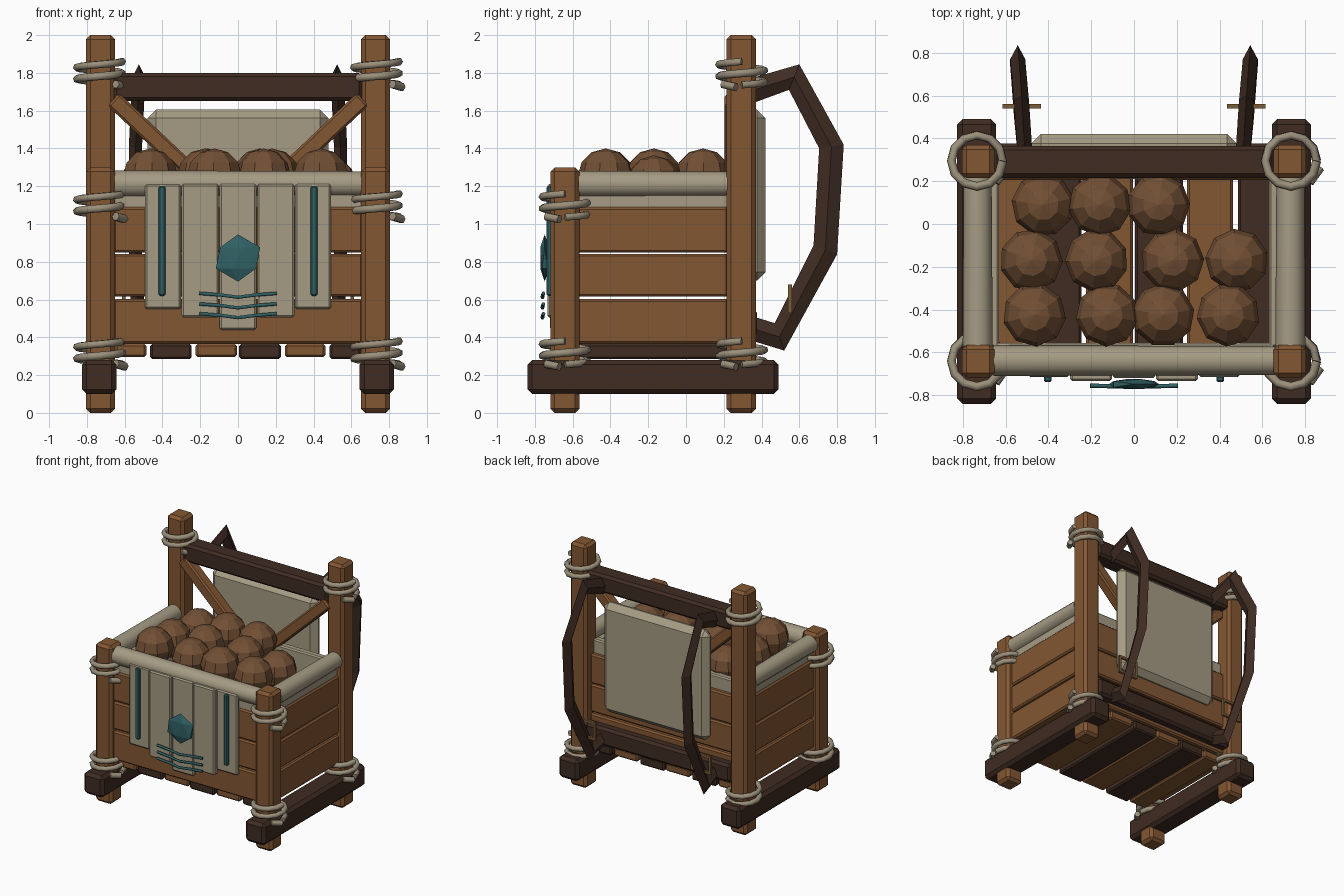
import bpy, bmesh, random
from math import sin, cos, pi, radians, atan2, hypot
from mathutils import Vector, Matrix

if "Cube" in bpy.data.objects:
    bpy.data.objects.remove(bpy.data.objects["Cube"])

random.seed(4)


def material(name, rgb):
    m = bpy.data.materials.new(name)
    m.diffuse_color = (*rgb, 1)
    m.use_nodes = True
    m.node_tree.nodes["Principled BSDF"].inputs["Base Color"].default_value = m.diffuse_color
    return m


WOOD = material("wood", (0.23, 0.095, 0.033))
DARK = material("dark_wood", (0.05, 0.025, 0.016))
CLOTH = material("cloth", (0.38, 0.33, 0.23))
ROPE = material("rope", (0.33, 0.28, 0.2))
TEAL = material("teal", (0.03, 0.12, 0.13))
SACK = material("cargo", (0.17, 0.08, 0.035))
BRASS = material("brass", (0.2, 0.11, 0.04))


def finish(name, bm, mat):
    bmesh.ops.recalc_face_normals(bm, faces=bm.faces)
    me = bpy.data.meshes.new(name)
    bm.to_mesh(me)
    bm.free()
    me.materials.append(mat)
    ob = bpy.data.objects.new(name, me)
    bpy.context.collection.objects.link(ob)
    return ob


def box(name, x, y, z, mat, bevel=0.012, matrix=None):
    """Chamfered box from (min, max) ranges."""
    bm = bmesh.new()
    bmesh.ops.create_cube(bm, size=1)
    for v in bm.verts:
        v.co = [(r[0] + r[1]) / 2 + c * (r[1] - r[0]) for r, c in zip((x, y, z), v.co)]
    if bevel:
        bmesh.ops.bevel(bm, geom=bm.edges[:], offset=bevel, segments=1, affect='EDGES')
    if matrix:
        bm.transform(matrix)
    return finish(name, bm, mat)


def tube(name, points, radius, mat, sides=6):
    """Round tube along a polyline, made from a bevelled curve."""
    cu = bpy.data.curves.new(name, 'CURVE')
    cu.dimensions = '3D'
    cu.bevel_depth = radius
    cu.bevel_resolution = max(0, sides // 2 - 2)
    cu.use_fill_caps = True
    sp = cu.splines.new('POLY')
    sp.points.add(len(points) - 1)
    for p, co in zip(sp.points, points):
        p.co = (*co, 1)
    cu.materials.append(mat)
    ob = bpy.data.objects.new(name, cu)
    bpy.context.collection.objects.link(ob)
    return ob


def cloth_roll(name, a, b, radius):
    a, b = Vector(a), Vector(b)
    bm = bmesh.new()
    bmesh.ops.create_cone(bm, cap_ends=True, segments=12, radius1=radius,
                          radius2=radius * 0.93, depth=(b - a).length)
    bm.transform(Matrix.Translation((a + b) / 2) @ (b - a).to_track_quat('Z', 'Y').to_matrix().to_4x4())
    ob = finish(name, bm, CLOTH)
    for p in ob.data.polygons:
        p.use_smooth = len(p.vertices) == 4


def lashing(name, x, y, z):
    """Two descending turns of rope with a loose tail."""
    pts = []
    for i in range(25):
        a = -2 * pi * i / 12
        pts.append((x + 0.12 * cos(a), y + 0.12 * sin(a), z + 0.06 - 0.062 * i / 12))
    tube(name, pts, 0.021, ROPE)
    tube(name + "_tail", [(x + 0.085, y - 0.10, z - 0.06), (x + 0.135, y - 0.03, z - 0.075)], 0.023, ROPE)


# Posts, skids and rope lashings
for s, side in ((-1, "left"), (1, "right")):
    cx = s * 0.728
    box(side + "_back_post", (cx - .076, cx + .076), (.215, .37), (0, 2), WOOD, .022)
    box(side + "_front_post", (cx - .076, cx + .076), (-.717, -.565), (0, 1.3), WOOD, .022)
    box(side + "_skid", (s * .735 - .091, s * .735 + .091), (-.84, .49), (.1, .28), DARK, .025)
    for y, z, part in ((.295, 1.8, "back_top"), (.295, .32, "back_low"),
                       (-.64, 1.1, "front_top"), (-.64, .32, "front_low")):
        lashing(f"{side}_{part}_lashing", s * .733, y, z)

# Floor planks, alternating wood
edges = [(-.65, -.485), (-.465, -.245), (-.225, -.005), (.005, .228), (.248, .463), (.485, .65)]
for i, ex in enumerate(edges):
    box(f"floor_plank_{i}", ex, (-.64, .28), (.285 + .01 * (i % 2 == 0), .365), DARK if i % 2 else WOOD)

# Wall planks on all four sides
for i, z in enumerate(((.365, .602), (.615, .842), (.848, 1.09))):
    box(f"front_plank_{i}", (-.66, .66), (-.685, -.61), z, WOOD)
    box(f"back_plank_{i}", (-.66, .66), (.235, .305), z, WOOD)
    for s, side in ((-1, "left"), (1, "right")):
        box(f"{side}_plank_{i}", sorted((s * .685, s * .765)), (-.575, .225), z, WOOD)

# Cloth lining and rolled rim
box("front_lining", (-.66, .66), (-.67, -.555), (.86, 1.17), CLOTH, .01)
box("back_lining", (-.66, .66), (.21, .27), (.86, 1.2), CLOTH, .01)
for s, side in ((-1, "left"), (1, "right")):
    box(side + "_lining", sorted((s * .63, s * .75)), (-.575, .225), (.86, 1.17), CLOTH, .01)
    cloth_roll(side + "_rim_roll", (s * .73, -.57, 1.212), (s * .73, .22, 1.212), .07)
cloth_roll("front_rim_roll", (-.655, -.638, 1.212), (.655, -.638, 1.212), .072)

# Back cross beams and diagonal braces
box("top_beam", (-.66, .66), (.215, .365), (1.65, 1.8), DARK, .02)
box("lower_back_beam", (-.66, .66), (.25, .375), (.4, .55), DARK, .02)
for s, side in ((-1, "left"), (1, "right")):
    a, b = Vector((s * .66, .25, 1.66)), Vector((s * .12, .25, 1.15))
    d = b - a
    m = Matrix.Translation((a + b) / 2) @ Matrix.Rotation(-atan2(d.z, d.x), 4, 'Y')
    h = d.length / 2
    box(side + "_brace", (-h, h), (-.045, .045), (-.045, .045), WOOD, .012, m)

# Back pad
box("back_pad", (-.48, .48), (.315, .42), (.7, 1.605), CLOTH, .045)

# Shoulder straps with a diamond section, and buckles
outer = [(.34, 1.77), (.6, 1.845), (.835, 1.42), (.8, .84), (.52, .33), (.34, .385)]
inner = [(.34, 1.635), (.545, 1.71), (.705, 1.40), (.675, .885), (.47, .475), (.34, .515)]
spread = [.51, .525, .543, .543, .525, .51]
for s, side in ((-1, "left"), (1, "right")):
    bm = bmesh.new()
    rings = []
    for (oy, oz), (iy, iz), x in zip(outer, inner, spread):
        my, mz = (oy + iy) / 2, (oz + iz) / 2
        rings.append([bm.verts.new(c) for c in ((s * x, oy, oz), (s * (x + .035), my, mz),
                                               (s * x, iy, iz), (s * (x - .035), my, mz))])
    for r, q in zip(rings, rings[1:]):
        for k in range(4):
            bm.faces.new((r[k], r[(k + 1) % 4], q[(k + 1) % 4], q[k]))
    bm.faces.new(rings[0])
    bm.faces.new(rings[-1])
    finish(side + "_shoulder_strap", bm, DARK)
    cx = s * .525
    for dz, end in ((.54, "bottom"), (.67, "top")):
        box(f"{side}_buckle_{end}", (cx - .09, cx + .09), (.54, .56), (dz - .01, dz + .01), BRASS, 0)
    for dx in (-.08, .08):
        box(f"{side}_buckle_side", (cx + dx - .01, cx + dx + .01), (.54, .56), (.54, .67), BRASS, 0)

# Hanging front banner strips
for x0, x1, z0, y in ((-.1, .1, .44, -.72), (.1, .3, .505, -.733), (-.3, -.1, .505, -.733),
                      (.3, .495, .55, -.715), (-.495, -.3, .55, -.715)):
    box("banner_strip", (x0 + .002, x1 - .002), (y, -.68), (z0, 1.212), CLOTH, .01)

# Teal trim: side bars, chevrons and faceted gem
for s in (-1, 1):
    box("banner_trim_bar", (s * .403 - .018, s * .403 + .018), (-.738, -.71), (.62, 1.2), TEAL, .007)
for z in (.628, .572, .52):
    tube("banner_chevron", [(-.205, -.755, z + .005), (-.09, -.758, z - .004), (0, -.76, z - .016),
                            (.09, -.758, z - .004), (.205, -.755, z + .005)], .01, TEAL)
bm = bmesh.new()
bmesh.ops.create_icosphere(bm, subdivisions=1, radius=.125)
bm.transform(Matrix.Translation((0, -.748, .82)) @ Matrix.Diagonal((1.05, .22, 1, 1)))
finish("gem", bm, TEAL)

# Round cargo
rows = ((.09, (-.425, -.16, .115)), (-.17, (-.48, -.175, .18, .48)), (-.425, (-.465, -.125, .135, .44)))
for y, xs in rows:
    for x in xs:
        bm = bmesh.new()
        bmesh.ops.create_uvsphere(bm, u_segments=9, v_segments=6, radius=.148)
        z = 1.215 if x in (-.48, .48, -.425) else 1.252
        bm.transform(Matrix.Translation((x, y, z)) @ Matrix.Rotation(random.uniform(0, pi), 4, 'Z'))
        finish("round_cargo", bm, SACK)
